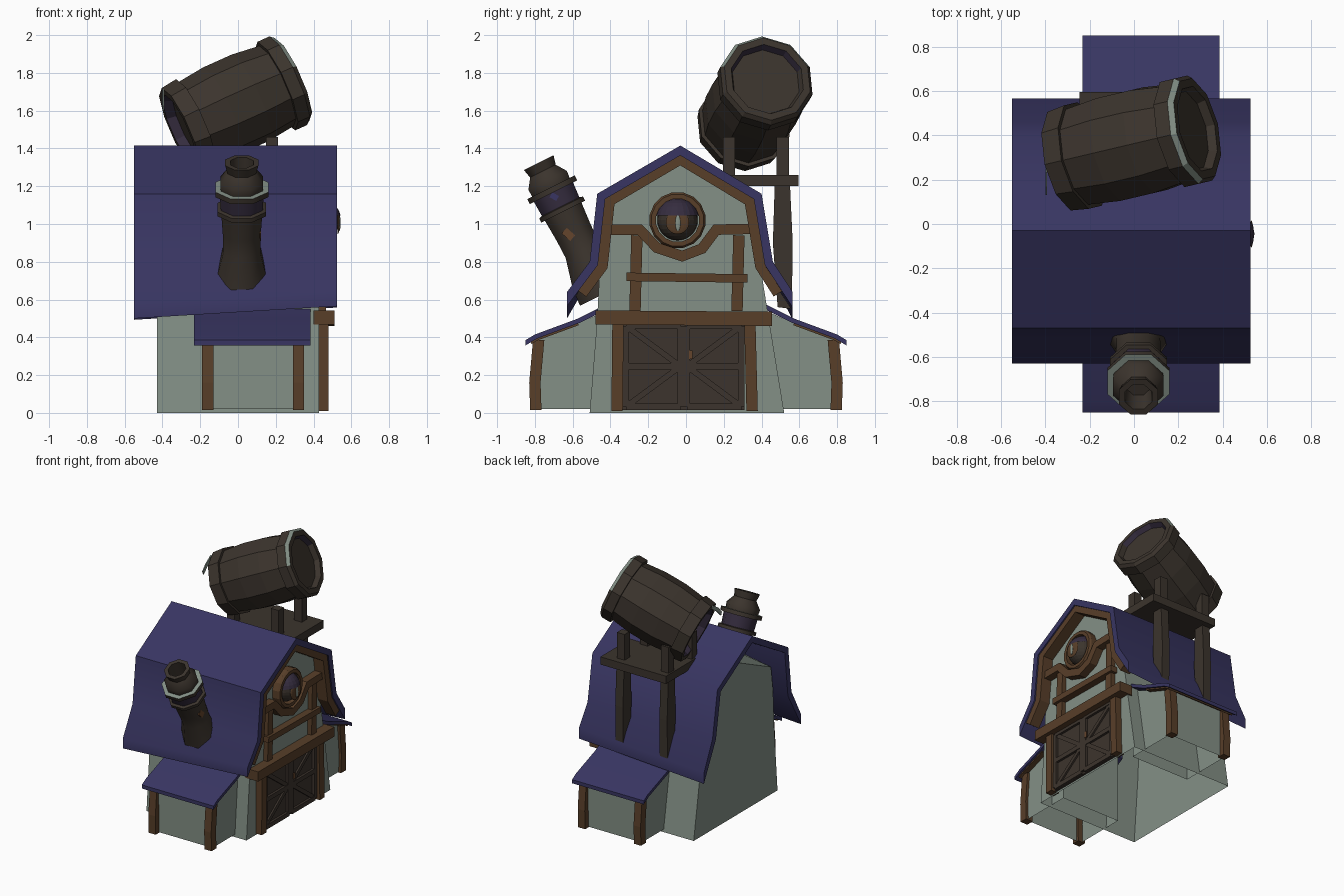
import bpy, bmesh, math
from mathutils import Vector

if "Cube" in bpy.data.objects:
    bpy.data.objects.remove(bpy.data.objects["Cube"])


def material(name, rgb):
    m = bpy.data.materials.new(name)
    m.diffuse_color = (*rgb, 1)
    m.use_nodes = True
    m.node_tree.nodes["Principled BSDF"].inputs["Base Color"].default_value = m.diffuse_color
    return m


ROOF = material("roof purple", (0.040, 0.036, 0.122))
WALL = material("sage plaster", (0.23, 0.28, 0.24))
TRIM = material("trim brown", (0.098, 0.049, 0.022))
DARK = material("dark wood", (0.044, 0.034, 0.026))
PLUM = material("dull plum", (0.036, 0.026, 0.050))
RUST = material("rust", (0.13, 0.058, 0.025))
DOOR = material("door wood", (0.046, 0.034, 0.026))


def finish(name, bm, *mats):
    bmesh.ops.recalc_face_normals(bm, faces=bm.faces)
    me = bpy.data.meshes.new(name)
    bm.to_mesh(me)
    bm.free()
    for m in mats:
        me.materials.append(m)
    ob = bpy.data.objects.new(name, me)
    bpy.context.collection.objects.link(ob)
    return ob


def prism(name, pts, x0, x1, mat):
    """Extrude a (y, z) outline along x."""
    bm = bmesh.new()
    f = bm.faces.new([bm.verts.new((x0, y, z)) for y, z in pts])
    ext = bmesh.ops.extrude_face_region(bm, geom=[f])["geom"]
    bmesh.ops.translate(bm, vec=(x1 - x0, 0, 0),
                        verts=[v for v in ext if isinstance(v, bmesh.types.BMVert)])
    return finish(name, bm, mat)


def box(name, x0, x1, y0, y1, z0, z1, mat):
    return prism(name, [(y0, z0), (y1, z0), (y1, z1), (y0, z1)], x0, x1, mat)


def open_bottom(ob):
    """Remove the floor face."""
    bm = bmesh.new()
    bm.from_mesh(ob.data)
    floor = [f for f in bm.faces if f.calc_center_median().z < .04]
    bmesh.ops.delete(bm, geom=floor, context='FACES')
    bm.to_mesh(ob.data)
    bm.free()


def smooth(ob, degrees):
    bpy.ops.object.select_all(action='DESELECT')
    bpy.context.view_layer.objects.active = ob
    ob.select_set(True)
    bpy.ops.object.shade_smooth_by_angle(angle=math.radians(degrees))


def offset(pts, d, plumb=False):
    """Shift a left-to-right (y, z) line towards its lower side; plumb drops the ends vertically."""
    P = [Vector(p) for p in pts]
    N = []
    for a, b in zip(P, P[1:]):
        t = (b - a).normalized()
        N.append(Vector((t.y, -t.x)))
    out = []
    for i, p in enumerate(P):
        n0, n1 = N[max(i - 1, 0)], N[min(i, len(N) - 1)]
        if i in (0, len(P) - 1):
            q = p + (Vector((0, -d / abs(n0.y))) if plumb else n0 * d)
        else:
            m = (n0 + n1).normalized()
            q = p + m * (d / m.dot(n0))
        out.append((q.x, q.y))
    return out


def band(pts, d0, d1, plumb=False):
    return offset(pts, d0, plumb) + offset(pts, d1, plumb)[::-1]


def beam(name, pts, w, x0, x1, mat):
    return prism(name, band(pts, -w / 2, w / 2), x0, x1, mat)


def lathe(name, prof, base, axis, n, mats, rule=lambda seg, c: 0):
    """Spin an (r, t) profile about an axis; rule picks each face's material."""
    bm = bmesh.new()
    q = Vector(axis).to_track_quat('Z', 'Y')
    rings = []
    for r, t in prof:
        angs = [2 * math.pi * (i + .5) / n for i in range(n if r > 0 else 1)]
        rings.append([bm.verts.new(Vector(base) + q @ Vector((r * math.cos(a), r * math.sin(a), t)))
                      for a in angs])
    for s, (A, B) in enumerate(zip(rings, rings[1:])):
        for i in range(n):
            j = (i + 1) % n
            vs = [A[i % len(A)], A[j % len(A)], B[j % len(B)], B[i % len(B)]]
            f = bm.faces.new(list(dict.fromkeys(vs)))
            f.material_index = rule(s, f.calc_center_median())
    return finish(name, bm, *mats)


# main walls, lower at the back gable, no floor
walls = prism("walls", [(-.51, 0), (-.47, .5), (-.455, .8), (-.43, 1.13), (-.03, 1.375), (.365, 1.13),
                        (.39, .8), (.43, .55), (.52, 0)], -.43, .43, WALL)
for v in walls.data.vertices:
    if v.co.x < 0 and v.co.z > 1:
        v.co.z -= .20 if v.co.z > 1.3 else .14
open_bottom(walls)

# gambrel roof, sagging towards the back end, with gable trim
line = [(-.63, .64), (-.51, .80), (-.47, 1.16), (-.03, 1.415), (.40, 1.16), (.46, .80), (.565, .64)]
roof = prism("main_roof", band(line, 0, .045, True), -.55, .525, ROOF)
for v in roof.data.vertices:
    if v.co.x < 0 and v.co.z < .70:
        v.co.z -= .065
smooth(roof, 50)
prism("gable_trim", band([(-.60, .668)] + [(y * .985, z) for y, z in line[1:-1]] + [(.54, .665)], .025, .09),
      .43, .515, TRIM)

# side sheds
shed = [(.40, .585), (.57, .50), (.80, .415), (.85, .385)]
for s, side in ((-1, "front"), (1, "back")):
    def flip(pts):
        return [(s * y, z) for y, z in pts]
    smooth(prism(side + "_shed_roof", flip(band(shed, 0, .024, True)), -.232, .385, ROOF), 50)
    prism(side + "_shed_trim", flip(band([(.58, .496), (.80, .415), (.835, .394)], .022, .034)), -.215, .37, TRIM)
    open_bottom(prism(side + "_shed_wall", flip([(.38, .02), (.785, .02), (.79, .385), (.57, .475), (.38, .56)]),
                      -.17, .33, WALL))
    for x in (-.19, .29):
        prism(side + "_shed_post", flip([(.765, .015), (.825, .015), (.83, .16), (.81, .385), (.75, .385),
                                         (.77, .16)]), x, x + .06, TRIM)

# double door: panels, frames and cross braces
for y0, y1, side in ((-.335, -.012, "left"), (-.012, .31, "right")):
    box(side + "_door", .42, .445, y0, y1, .015, .48, DOOR)
    a, b, lo, hi = y0 + .017, y1 - .017, .033, .46
    mid = (lo + hi) / 2
    for p, q in (((a, lo), (a, hi)), ((b, lo), (b, hi)), ((a, lo), (b, lo)), ((a, hi), (b, hi)),
                 ((a, mid), (b, mid))):
        beam(side + "_door_frame", [p, q], .034, .44, .463, DOOR)
    yi, yo = (b, a) if side == "left" else (a, b)
    for z in (lo, hi):
        beam(side + "_door_brace", [(yo, z), (yi, mid)], .03, .44, .458, DOOR)
box("door_latch", .46, .468, .015, .035, .285, .33, RUST)

# facade timbers
beam("left_door_post", [(-.365, .01), (-.36, .48)], .06, .41, .48, TRIM)
beam("right_door_post", [(.35, .01), (.338, .48)], .06, .41, .48, TRIM)
beam("lintel", [(-.48, .505), (.455, .498)], .075, .40, .51, TRIM)
beam("left_stud", [(-.27, .54), (-.26, .94)], .06, .42, .465, TRIM)
beam("right_stud", [(.27, .54), (.28, .94)], .06, .42, .465, TRIM)
beam("cross_rail", [(-.315, .72), (.325, .712)], .045, .42, .485, TRIM)
beam("curved_rail", [(-.40, .97), (-.245, .97), (-.155, .875), (-.02, .83), (.085, .87), (.16, .97), (.38, .975)],
     .055, .42, .49, TRIM)

# round eye window
EYE = Vector((.43, -.045, 1.02))
lathe("eye_ring", [(.115, 0), (.115, .06), (.14, .06), (.15, .045), (.15, 0)], EYE, (1, 0, 0), 16, [TRIM])


def dome(name, r, keep, mat):
    bm = bmesh.new()
    bmesh.ops.create_uvsphere(bm, u_segments=20, v_segments=14, radius=r)
    bad = [f for f in bm.faces if not keep(f.calc_center_median())]
    bmesh.ops.delete(bm, geom=bad, context='FACES')
    ob = finish(name, bm, mat)
    ob.location = EYE
    return ob


dome("eyeball", .107, lambda c: c.x > 0, DARK)
iris = dome("iris", 1, lambda c: c.x > 0, TRIM)
iris.scale = (.012, .062, .062)
iris.location = EYE + Vector((.097, 0, -.012))
dome("eyelid", .116, lambda c: c.x > 0 and c.z > .035, PLUM)
pupil = dome("pupil", 1, lambda c: True, WALL)
pupil.scale = (.006, .014, .042)
pupil.location = EYE + Vector((.107, .002, -.015))

# leaning chimney with worn rings and patches
up = Vector((0, -.447, .894))
pipe = [(.155, -.06), (.148, .04), (.106, .2), (.108, .3), (.117, .425), (.14, .425), (.14, .45), (.12, .455),
        (.125, .54), (.152, .54), (.152, .57), (.12, .57), (.123, .61), (.082, .665), (.095, .715), (.066, .715),
        (.058, .59), (0, .59)]
chimney = lathe("chimney", pipe, (.02, -.46, .685), up, 8, [DARK, PLUM, WALL],
                lambda s, c: 1 if s == 7 else 2 if s in (4, 10) else 0)
smooth(chimney, 48)
beam("chimney_rust_patch", [(-.645, .965), (-.60, .925)], .04, .115, .123, RUST)
beam("chimney_band_patch", [(-.715, 1.155), (-.68, 1.135)], .03, .128, .136, ROOF)

# tilted barrel with hoops, recessed ends and worn rims
cl, cr = Vector((-.31, .29, 1.50)), Vector((.285, .43, 1.767))
cask = [(0, .05), (.18, .05), (.20, 0), (.24, 0), (.252, .09), (.232, .09), (.25, .25), (.25, .42), (.232, .575),
        (.256, .575), (.256, .645), (.238, .668), (.20, .668), (.185, .63), (0, .63)]


def wear(s, c):
    if s == 1 or s == 12 and c.z > 1.8:
        return 1
    return 2 if s == 10 and c.z > 1.86 else 0


lathe("barrel", cask, cl, cr - cl, 10, [DARK, PLUM, WALL], wear)
prism("barrel_worn_edge", [(.14, 1.60), (.19, 1.65), (.25, 1.69), (.235, 1.715), (.17, 1.67), (.13, 1.625)],
      -.40, -.392, WALL)

# barrel stand
box("stand_platform", -.245, .32, .20, .595, 1.20, 1.26, DARK)
for x in (-.20, .18):
    prism("stand_leg", [(.485, .56), (.56, .55), (.565, .9), (.55, 1.22), (.47, 1.22), (.46, .9)],
          x - .033, x + .033, DARK)
    for y in (.225, .51):
        box("stand_stub", x - .033, x + .033, y - .03, y + .035, 1.25, 1.46, DARK)
